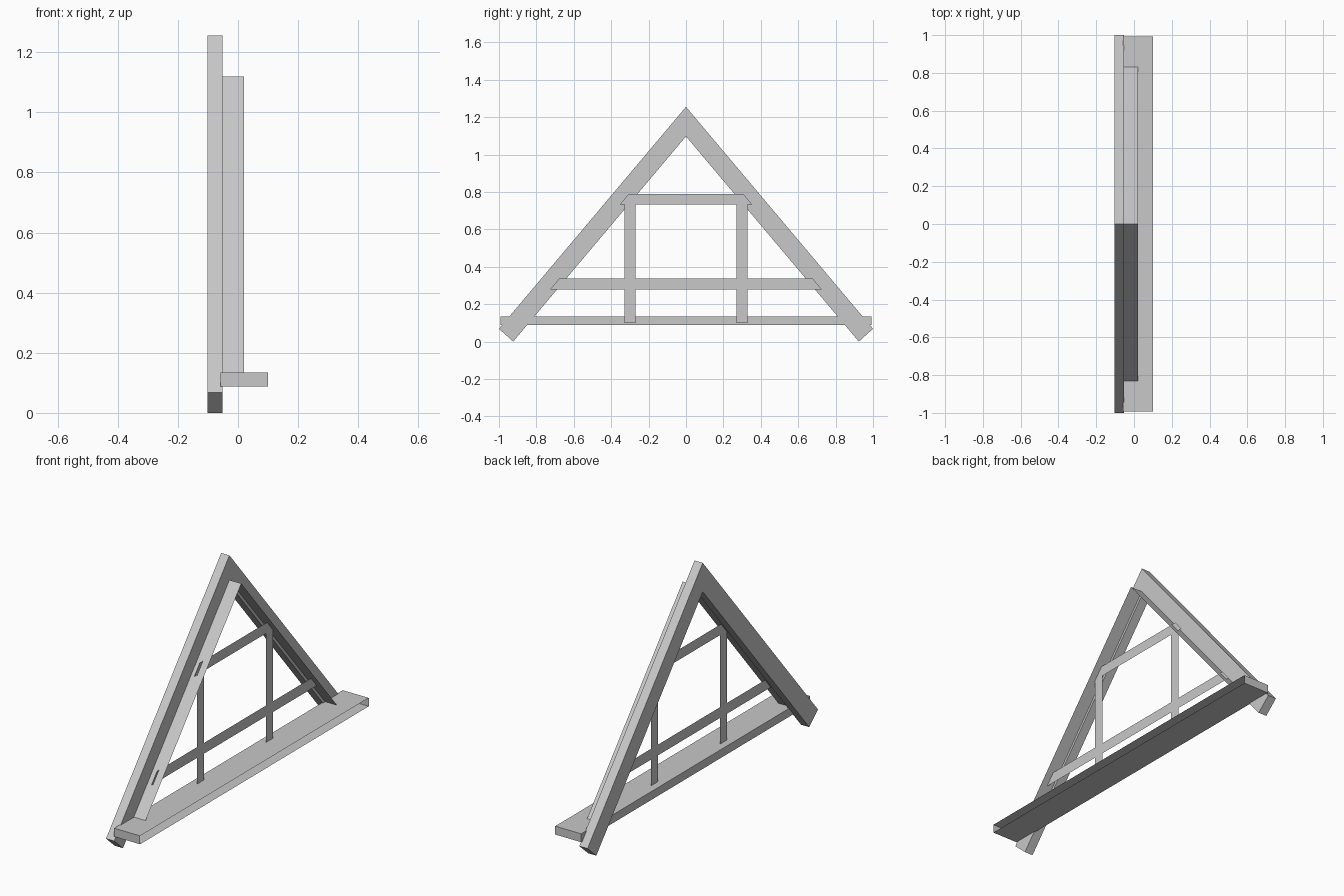
import bpy
import bmesh

cube = bpy.data.objects.get("Cube")
if cube:
    bpy.data.objects.remove(cube, do_unlink=True)

grey = bpy.data.materials.new("plain grey")
grey.use_nodes = True
COLOUR = (0.58, 0.58, 0.58, 1)
grey.diffuse_color = COLOUR
grey.node_tree.nodes["Principled BSDF"].inputs["Base Color"].default_value = COLOUR

SLOPE = 1.187        # roof pitch, rise over run
FRAME_X = -0.052     # room-side face of the rafters
BAR_X = -0.018       # plane of the glazing bars


def finish(name, bm):
    mesh = bpy.data.meshes.new(name)
    bm.to_mesh(mesh)
    bm.free()
    mesh.materials.append(grey)
    obj = bpy.data.objects.new(name, mesh)
    bpy.context.collection.objects.link(obj)
    return obj


def add_face(bm, points):
    return bm.faces.new([bm.verts.new(p) for p in points])


def mirrored(half):
    """Complete a left-to-right y,z profile whose first point is on y = 0."""
    return [(-y, z) for y, z in reversed(half[1:])] + half


# Pitched outer frame: one chevron profile extruded in x
outer = mirrored([(0, 1.255), (1.0, 0.068)])
inner = mirrored([(0, 0.924 * SLOPE), (0.924, 0)])
bm = bmesh.new()
face = add_face(bm, [(-0.102, y, z) for y, z in outer + inner[::-1]])
grown = bmesh.ops.extrude_face_region(bm, geom=[face])
verts = [g for g in grown["geom"] if isinstance(g, bmesh.types.BMVert)]
bmesh.ops.translate(bm, verts=verts, vec=(FRAME_X + 0.102, 0, 0))
bmesh.ops.recalc_face_normals(bm, faces=bm.faces)
finish("rafters", bm)

# Thin lining sheets running parallel to the rafters
bm = bmesh.new()
lining = mirrored([(0, 1.12), (0.83, 1.12 - 0.83 * SLOPE)])
for (y0, z0), (y1, z1) in zip(lining, lining[1:]):
    add_face(bm, [(FRAME_X, y0, z0), (0.02, y0, z0), (0.02, y1, z1), (FRAME_X, y1, z1)])
bmesh.ops.remove_doubles(bm, verts=bm.verts, dist=0.0001)
finish("lining", bm)

# Sill: a hollow box, open on its room side
bm = bmesh.new()
bmesh.ops.create_cube(bm, size=1)
bmesh.ops.scale(bm, verts=bm.verts, vec=(0.158, 1.984, 0.046))
bmesh.ops.translate(bm, verts=bm.verts, vec=(0.021, 0, 0.111))
front = [f for f in bm.faces if f.normal.x > 0.9]
bmesh.ops.delete(bm, geom=front, context="FACES")
finish("sill", bm)


# Flat glazing bars with slanted ends that pass through the lining
def bar(name, low, high, y_low, y_high):
    bm = bmesh.new()
    add_face(bm, [(BAR_X, y, z) for y, z in
                  [(y_low[0], low), (y_low[1], low), (y_high[1], high), (y_high[0], high)]])
    finish(name, bm)


for name, low, high, reach in (("lower_bar", 0.278, 0.337, 0.727),
                               ("upper_bar", 0.733, 0.79, 0.354)):
    top = reach - (high - low) / SLOPE
    bar(name, low, high, (-reach, reach), (-top, top))

for side, edges in (("right", (-0.33, -0.27)), ("left", (0.27, 0.33))):
    for part, low, high in (("lower", 0.099, 0.278), ("upper", 0.337, 0.733)):
        bar(f"{side}_upright_{part}", low, high, edges, edges)
